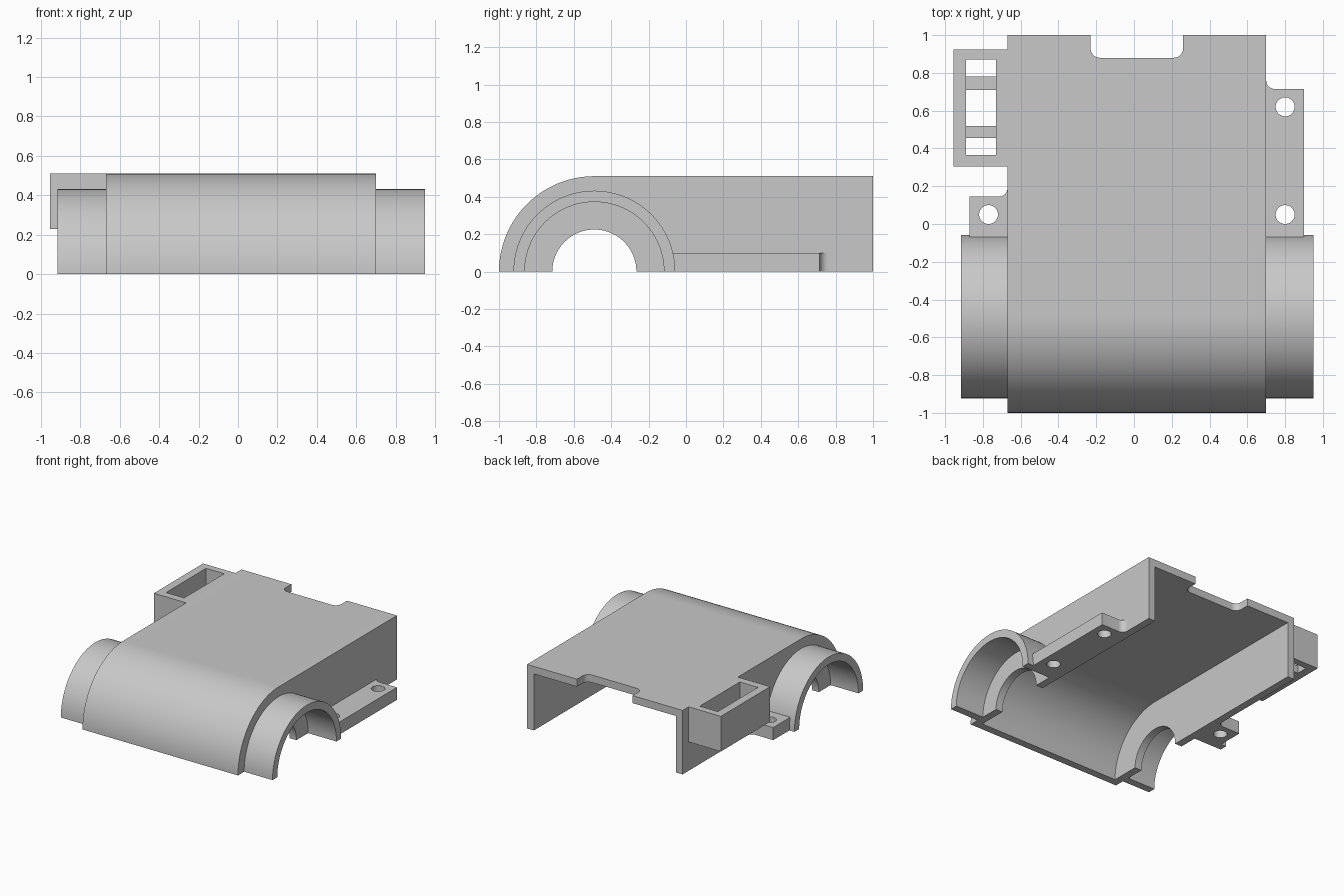
import bpy, bmesh
from math import cos, sin, radians
from mathutils import Matrix

default = bpy.data.objects.get("Cube")
if default:
    bpy.data.objects.remove(default, do_unlink=True)

grey = bpy.data.materials.new("plain grey")
grey.use_nodes = True
grey.diffuse_color = (0.58, 0.58, 0.58, 1)
grey.node_tree.nodes["Principled BSDF"].inputs["Base Color"].default_value = grey.diffuse_color

T = 0.06                    # wall thickness
R, AXIS_Y = 0.51, -0.49     # barrel radius and centre
X0, X1 = -0.67, 0.70        # body sides
parts = []


def arc(cx, cy, r, a0, a1, n=48):
    angles = [radians(a0 + (a1 - a0) * i / n) for i in range(n + 1)]
    return [(cx + r * cos(a), cy + r * sin(a)) for a in angles]


def rect(x0, x1, y0, y1):
    return [(x0, y0), (x1, y0), (x1, y1), (x0, y1)]


def circle(x, y, r):
    return arc(x, y, r, 0, 352.5, 47)


def plate(name, loops, lo, hi, axis="z"):
    """Fill the outline and its holes, then extrude from lo to hi along an axis."""
    curve = bpy.data.curves.new(name, "CURVE")
    curve.dimensions, curve.fill_mode = "2D", "BOTH"
    curve.extrude = (hi - lo) / 2
    for loop in loops:
        spline = curve.splines.new("POLY")
        spline.points.add(len(loop) - 1)
        for point, (u, v) in zip(spline.points, loop):
            point.co = (u, v, 0, 1)
        spline.use_cyclic_u = True
    helper = bpy.data.objects.new(name + " outline", curve)
    bpy.context.collection.objects.link(helper)
    graph = bpy.context.evaluated_depsgraph_get()
    mesh = bpy.data.meshes.new_from_object(helper.evaluated_get(graph))
    bpy.data.objects.remove(helper, do_unlink=True)

    move = Matrix.Translation((0, 0, (lo + hi) / 2))
    if axis == "x":         # outline is (y, z)
        move = Matrix(((0, 0, 1, 0), (1, 0, 0, 0), (0, 1, 0, 0), (0, 0, 0, 1))) @ move
    mesh.transform(move)
    bm = bmesh.new()
    bm.from_mesh(mesh)
    bmesh.ops.remove_doubles(bm, verts=bm.verts, dist=1e-5)
    bmesh.ops.recalc_face_normals(bm, faces=bm.faces)
    bm.to_mesh(mesh)
    bm.free()
    mesh.materials.clear()
    mesh.materials.append(grey)
    obj = bpy.data.objects.new(name, mesh)
    bpy.context.collection.objects.link(obj)
    parts.append(obj)


def half_ring(outer, inner, a0=0):
    return arc(AXIS_Y, 0, outer, a0, 180) + arc(AXIS_Y, 0, inner, 180, a0)


# Curved front and flat roof with a rounded notch at the back
plate("barrel_front", [half_ring(R, R - T, 90)], X0 + T, X1 - T, "x")
n0, n1, ny, nr = -0.23, 0.26, 0.88, 0.05
roof = [(X0 + T, AXIS_Y), (X1 - T, AXIS_Y), (X1 - T, 1), (n1, 1)]
roof += arc(n1 - nr, ny + nr, nr, 0, -90, 10)
roof += arc(n0 + nr, ny + nr, nr, -90, -180, 10)
roof += [(n0, 1), (X0 + T, 1)]
plate("roof", [roof], R - T, R)

# Side walls with an arched opening, each with a half-pipe collar
wall = [(1, 0), (1, R)] + arc(AXIS_Y, 0, R, 90, 180) + arc(AXIS_Y, 0, 0.225, 180, 0)
plate("right_wall", [wall], X0, X0 + T, "x")
plate("left_wall", [wall], X1 - T, X1, "x")
collar = half_ring(0.4325, 0.3725)
plate("right_collar", [collar], -0.915, X0 + 0.02, "x")
plate("left_collar", [collar], X1 - 0.02, 0.95, "x")


# Screw flanges with a filleted rear corner
def flange(name, side, wall_x, outer_x, back_y, hole_x, hole_ys, fillet=0.045):
    inner = wall_x - 0.02
    outline = [(inner, -0.08), (outer_x, -0.08), (outer_x, back_y)]
    outline += arc(wall_x + fillet, back_y + fillet, fillet, -90, -180, 10)
    outline += [(inner, back_y + fillet)]
    loops = [outline] + [circle(hole_x, y, 0.05) for y in hole_ys]
    plate(name, [[(side * x, y) for x, y in loop] for loop in loops], 0, 0.1)


flange("left_flange", 1, X1, 0.90, 0.715, 0.80, (0.05, 0.62))
flange("right_flange", -1, -X0, 0.87, 0.145, 0.77, (0.05,))

# Open socket on the right wall with two cross bars at its floor
plate("socket", [rect(-0.955, X0 + 0.02, 0.305, 0.925),
                 rect(-0.89, -0.73, 0.365, 0.87)], 0.23, R)
for name, y0, y1 in (("front_bar", 0.455, 0.52), ("rear_bar", 0.71, 0.78)):
    plate("socket_" + name, [rect(-0.90, -0.72, y0, y1)], 0.23, 0.29)

# Smooth the round surfaces, keep the corners sharp
bpy.ops.object.select_all(action="DESELECT")
for obj in parts:
    obj.select_set(True)
bpy.context.view_layer.objects.active = parts[0]
bpy.ops.object.shade_smooth_by_angle()
